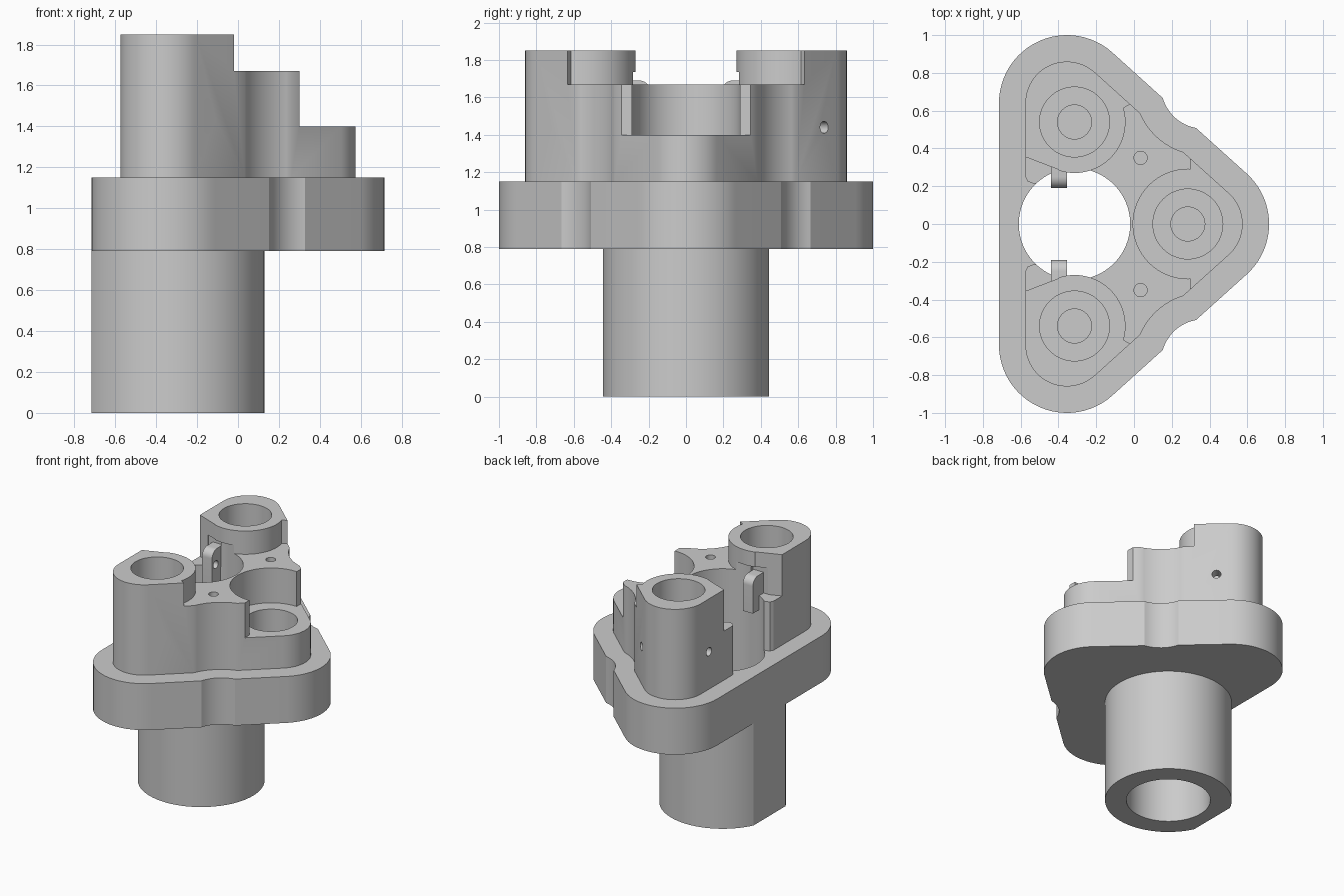
import bpy, bmesh, math
from mathutils import Vector, Matrix

cube = bpy.data.objects.get("Cube")
if cube:
    bpy.data.objects.remove(cube, do_unlink=True)

grey = bpy.data.materials.new("plain grey")
grey.use_nodes = True
grey.diffuse_color = (0.6, 0.6, 0.6, 1)
grey.node_tree.nodes["Principled BSDF"].inputs["Base Color"].default_value = (0.6, 0.6, 0.6, 1)

BORE = (-0.315, 0)
TOWER = (-0.315, 0.54)
SOCKET = (0.285, 0)
BORE_R = 0.295
SLOPE = math.degrees(math.atan2(0.71, 0.64))   # normal of the diagonal sides


def arc(c, r, a0, a1, n=24):
    angles = [math.radians(a0 + (a1 - a0) * i / n) for i in range(n + 1)]
    return [(c[0] + r * math.cos(a), c[1] + r * math.sin(a)) for a in angles]


def mirrored(half):
    """Close a half outline with its reflection in y."""
    return half + [(x, -y) for x, y in reversed(half) if abs(y) > 1e-5]


def prism(name, pts, z0, z1, matrix=None):
    bm = bmesh.new()
    face = bm.faces.new([bm.verts.new((x, y, z0)) for x, y in pts])
    new = bmesh.ops.extrude_face_region(bm, geom=[face])["geom"]
    bmesh.ops.translate(bm, vec=(0, 0, z1 - z0),
                        verts=[v for v in new if isinstance(v, bmesh.types.BMVert)])
    if matrix:
        bm.transform(matrix)
    bmesh.ops.recalc_face_normals(bm, faces=bm.faces)
    mesh = bpy.data.meshes.new(name)
    bm.to_mesh(mesh)
    bm.free()
    mesh.materials.append(grey)
    ob = bpy.data.objects.new(name, mesh)
    bpy.context.collection.objects.link(ob)
    return ob


def cylinder(c, r, z0, z1, n=64):
    return prism("cutter", arc(c, r, 0, 360, n)[:-1], z0, z1)


def drill(start, direction, r, length):
    turn = Vector(direction).to_track_quat("Z", "Y").to_matrix().to_4x4()
    return prism("cutter", arc((0, 0), r, 0, 360, 24)[:-1], 0, length,
                 Matrix.Translation(start) @ turn)


def finish(ob, cutters):
    bpy.ops.object.select_all(action="DESELECT")
    bpy.context.view_layer.objects.active = ob
    ob.select_set(True)
    for c in cutters:
        c.hide_render = True
        mod = ob.modifiers.new("cut", "BOOLEAN")
        mod.operation, mod.solver, mod.object = "DIFFERENCE", "EXACT", c
        bpy.ops.object.modifier_apply(modifier=mod.name)
        bpy.data.objects.remove(c, do_unlink=True)
    bpy.ops.object.shade_smooth_by_angle(angle=math.radians(25))


def outline(r):
    """Rounded triangle with a shallow dent in each diagonal side."""
    half = math.degrees(math.acos((0.549 - r) / (0.583 - r)))
    mid = SLOPE + 180
    return mirrored(arc((0.355, 0), r, 0, SLOPE)
                    + arc((0.367, 0.728), 0.583 - r, mid + half, mid - half, 12)
                    + arc((-0.355, 0.64), r, SLOPE, 180))


# Lower tube with a flat back and a cross hole
tube = prism("lower_tube", arc(BORE, 0.445, -154, 154, 80), 0, 0.79)
finish(tube, [cylinder(BORE, BORE_R, -0.1, 0.9),
              drill((-0.45, 0, 0.362), (-1, 0, 0), 0.055, 0.5)])

# Flange with pilot holes under the sockets
flange = prism("flange", outline(0.36), 0.79, 1.15)
cuts = [cylinder(BORE, BORE_R, 0.7, 1.3),
        drill((-0.45, 0, 0.905), (-1, 0, 0), 0.055, 0.5),
        cylinder(SOCKET, 0.09, 0.95, 1.3, 40)]
cuts += [cylinder((TOWER[0], s * TOWER[1]), 0.09, 0.95, 1.3, 40) for s in (1, -1)]
finish(flange, cuts)

# Upper block, cut down from full height to its steps
block = prism("upper_block", outline(0.22), 1.15, 1.85)
rear = [(-0.40, 0.288), (-0.575, 0.355), (-0.9, 0.48)]
around_tower = [(0.9, 0.9), (0.3, 0.9), (-0.02, 0.634)] + arc(TOWER, 0.27, 16, -109, 32)
cuts = [
    prism("cutter", mirrored(around_tower + rear[1:]), 1.67, 2),
    prism("cutter", mirrored([(-0.33, 0.2)] + rear), 1.53, 1.9),
    prism("cutter", mirrored([(-0.35, 0.215), (-0.535, 0.215), (-0.562, 0.225),
                              (-0.575, 0.25), (-0.9, 0.25)]), 1.1, 1.6),
    prism("cutter", mirrored([(0.3, 0.9), (0.9, 0.9)]), 1.40, 2),
    cylinder(SOCKET, 0.29, 1.40, 2),
    cylinder(SOCKET, 0.185, 1.1, 2),
    cylinder(BORE, BORE_R, 1.1, 1.735),
]
for s in (1, -1):
    x, y = TOWER[0], s * TOWER[1]
    cuts += [
        prism("cutter", [(-0.48, s * 0.15), (-0.35, s * 0.15),
                         (-0.35, s * 0.322), (-0.48, s * 0.322)], 1.53, 1.735),
        cylinder((x, y), 0.185, 1.1, 2),
        cylinder((0.035, s * 0.35), 0.035, 1.1, 2, 24),
        drill((x, y, 1.44), (-1, 0, 0), 0.032, 0.5),
        drill((x, y, 1.44), (0.67, s * 0.743, 0), 0.032, 0.5),
    ]
finish(block, cuts)

# Small drilled lugs reaching into the bore
to_side = Matrix(((0, 0, 1, 0), (1, 0, 0, 0), (0, 1, 0, 0), (0, 0, 0, 1)))
for side, s in (("left", 1), ("right", -1)):
    profile = [(0.34, 1.42), (0.34, 1.69)] + arc((0.25, 1.63), 0.06, 90, 180, 10) + [(0.19, 1.42)]
    lug = prism("lug_" + side, [(s * y, z) for y, z in profile], -0.44, -0.355, to_side)
    finish(lug, [drill((-0.6, s * 0.235, 1.57), (1, 0, 0), 0.03, 0.5)])
